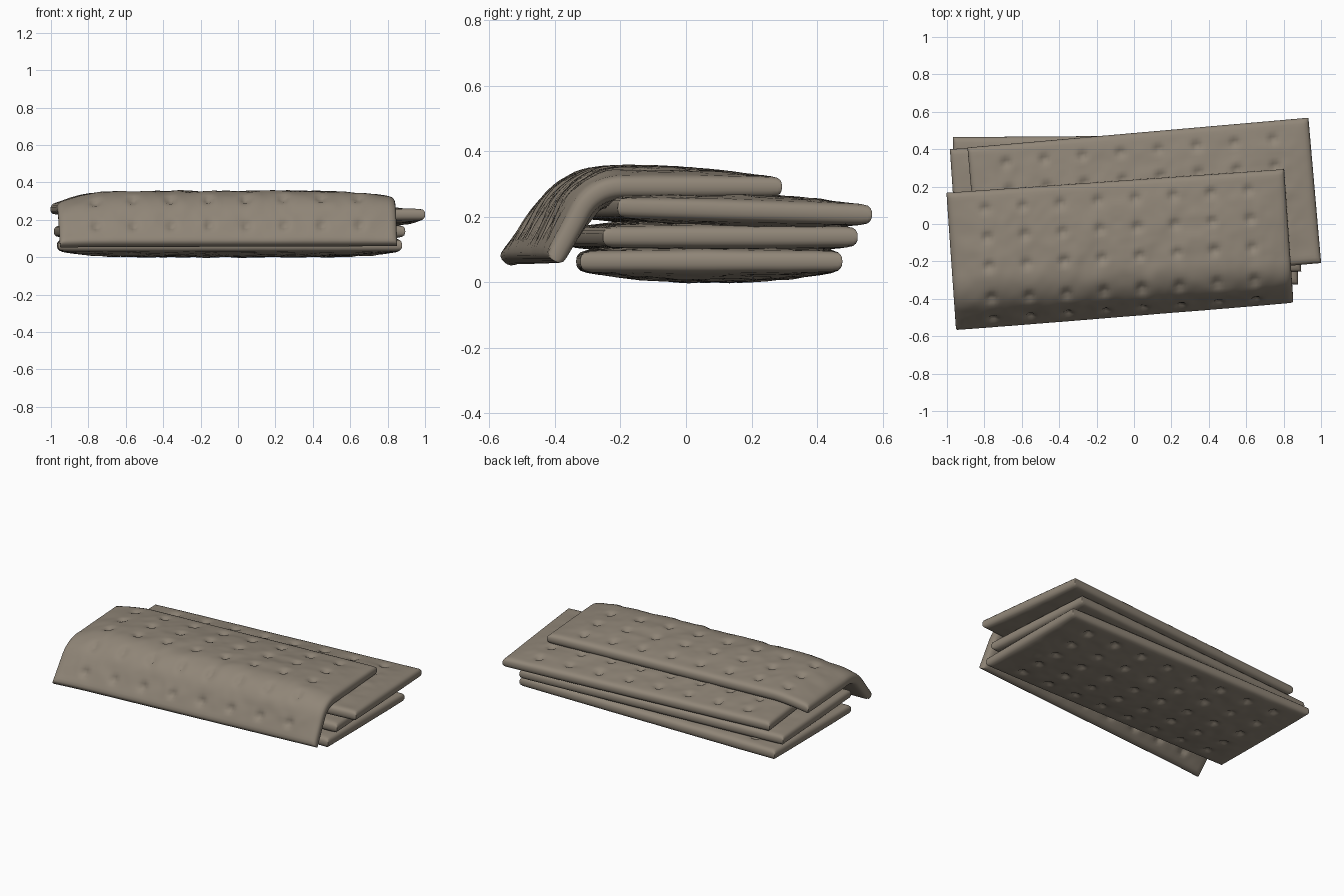
import bpy, bmesh, math
from mathutils import Matrix, Vector, noise

if "Cube" in bpy.data.objects:
    bpy.data.objects.remove(bpy.data.objects["Cube"])

cloth = bpy.data.materials.new("taupe cloth")
cloth.diffuse_color = (0.28, 0.238, 0.187, 1)
cloth.use_nodes = True
cloth.node_tree.nodes["Principled BSDF"].inputs["Base Color"].default_value = cloth.diffuse_color

EDGE = 0.031          # half thickness at the rounded rim
RIM = [0, 0.001, 0.005, 0.013, 0.031]


def samples(length, step=0.018):
    # positions along one side, denser near both rims
    n = round((length - 2 * RIM[-1]) / step)
    inner = [RIM[-1] + (length - 2 * RIM[-1]) * i / n for i in range(1, n)]
    return RIM + inner + [length - r for r in reversed(RIM)]


def half_thickness(s, t, length, width, bulge, seed):
    d = min(s, length - s, t, width - t)
    rim = EDGE * max(0, 1 - max(0, 1 - d / EDGE) ** 2.5) ** 0.4
    u, v = 2 * s / length - 1, 2 * t / width - 1
    inside = max(0, (1 - u ** 6) * (1 - v * v)) ** 1.1
    h = rim + bulge * inside
    # tufting dimples, 8 x 5
    for i in range(8):
        for j in range(5):
            r2 = (s - 0.2 - i * (length - 0.4) / 7) ** 2 + (t - 0.1 - j * (width - 0.2) / 4) ** 2
            if r2 < 0.02:
                h -= 0.025 * math.exp(-r2 / 0.00045)
    # soft creases
    wrinkle = noise.noise(Vector((s * 9, t * 9, seed))) + 0.5 * noise.noise(Vector((s * 20, t * 20, seed)))
    return h + 0.006 * wrinkle * min(1, d / 0.12)


def flat(t, k):
    return -t, 0.0, 0.0


def draped(t, k):
    # flat part, bend, then hanging flap: y, z, tilt angle
    # k runs 0..1 along the length; the left end flares further out
    a, r, ang = 0.43 + 0.06 * k, 0.22 - 0.08 * k, math.radians(50 + 11 * k)
    if t <= a:
        return -t, 0.0, 0.0
    q = min((t - a) / r, ang)
    rest = max(0, t - a - r * ang)
    return (-a - r * math.sin(q) - rest * math.cos(q),
            -r * (1 - math.cos(q)) - rest * math.sin(q), q)


def cushion(name, length, width, path, matrix, bulge=0.028, droop=0.0, seed=0):
    bm = bmesh.new()
    S, T = samples(length), samples(width)
    for side in (1, -1):
        rows = []
        for s in S:
            row = []
            for t in T:
                y, z, q = path(t, s / length)
                h = side * half_thickness(s, t, length, width, bulge, seed + side * 3.3)
                if min(s, length - s, t, width - t) < 1e-6:
                    h = 0
                sag = droop * max(0, 1 - s / 0.25) ** 1.5 * max(0, 1 - q)
                row.append(bm.verts.new((s - length / 2, y - h * math.sin(q), z + h * math.cos(q) - sag)))
            rows.append(row)
        for a, b in zip(rows, rows[1:]):
            for k in range(len(T) - 1):
                f = [a[k], a[k + 1], b[k + 1], b[k]]
                bm.faces.new(f if side < 0 else f[::-1])
    bmesh.ops.remove_doubles(bm, verts=bm.verts, dist=0.0002)
    bmesh.ops.recalc_face_normals(bm, faces=bm.faces)
    for f in bm.faces:
        f.smooth = True
    bm.transform(matrix)
    me = bpy.data.meshes.new(name)
    bm.to_mesh(me)
    bm.free()
    me.materials.append(cloth)
    bpy.context.collection.objects.link(bpy.data.objects.new(name, me))


def place(x, y, z, turn, tilt=0.0, back=0.0):
    return (Matrix.Translation((x, y, z)) @ Matrix.Rotation(math.radians(turn), 4, 'Z')
            @ Matrix.Rotation(math.radians(tilt), 4, 'X') @ Matrix.Translation((0, back, 0)))


# three flat cushions in a loose pile
cushion("bottom_cushion", 1.84, 0.80, flat, place(-0.045, 0.071, 0.063, 0.4, 0, 0.40), bulge=0.032, seed=1)
cushion("second_cushion", 1.83, 0.78, flat, place(-0.045, 0.073, 0.138, 3.9, 0, 0.39), bulge=0.024, seed=11)
cushion("third_cushion", 1.83, 0.78, flat, place(0.055, 0.10, 0.217, 5, -1.7, 0.39), bulge=0.024, seed=21)
# top cushion hanging over the front of the pile
cushion("draped_cushion", 1.81, 0.815, draped, place(-0.1, 0.23, 0.291, 4.0), bulge=0.032, droop=0.035, seed=31)
